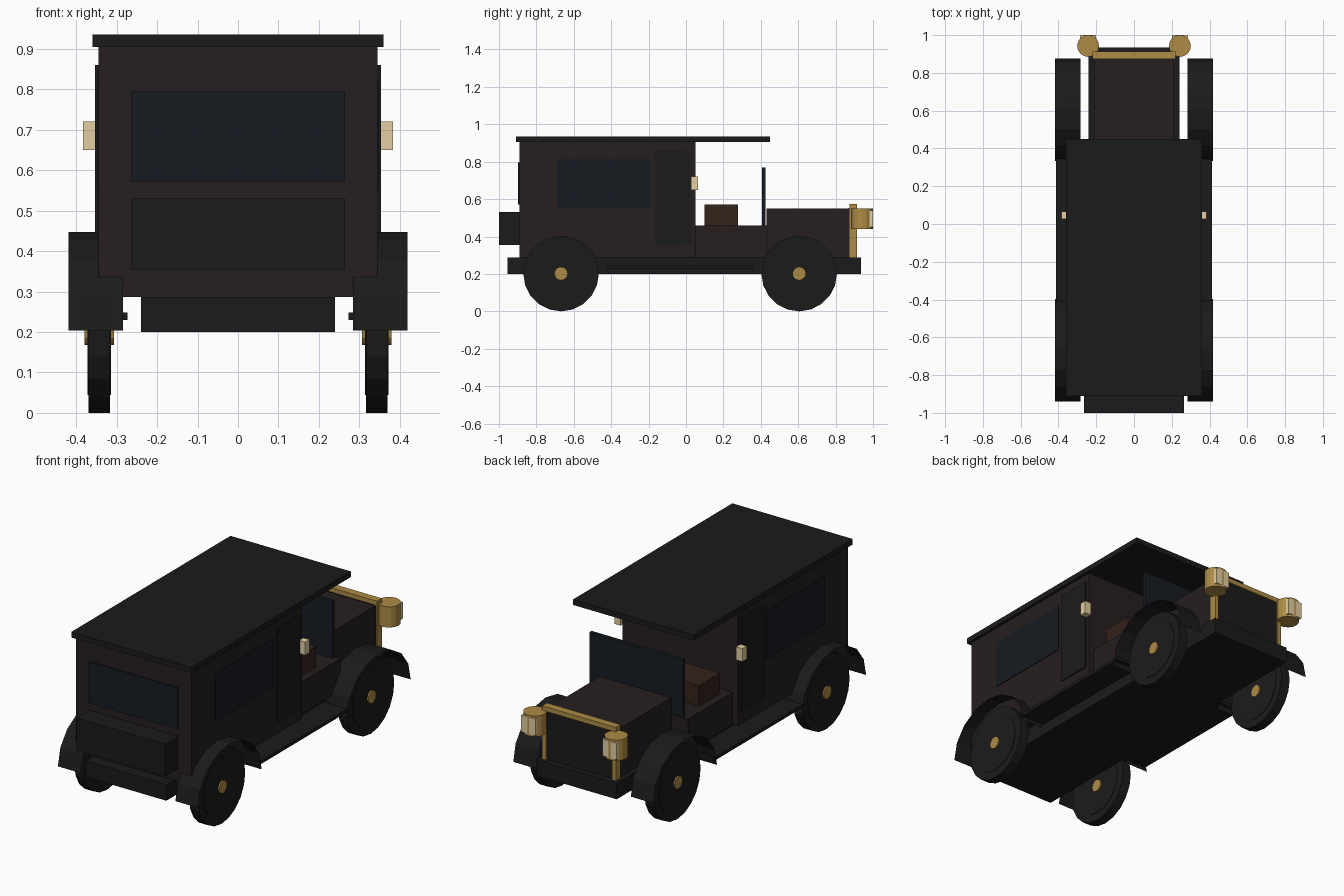
import bpy, bmesh
from math import pi, sin, cos

if "Cube" in bpy.data.objects:
    bpy.data.objects.remove(bpy.data.objects["Cube"])


def material(name, rgb):
    m = bpy.data.materials.new(name)
    m.diffuse_color = (*rgb, 1)
    m.use_nodes = True
    m.node_tree.nodes["Principled BSDF"].inputs["Base Color"].default_value = m.diffuse_color
    return m


PAINT = material("dark_paint", (0.019, 0.013, 0.014))
BLACK = material("black", (0.011, 0.011, 0.011))
GLASS = material("dark_glass", (0.008, 0.011, 0.015))
BRASS = material("brass", (0.42, 0.26, 0.06))
CREAM = material("lamp_glass", (0.78, 0.62, 0.36))
LEATHER = material("leather", (0.035, 0.016, 0.011))


def finish(name, bm, mat):
    me = bpy.data.meshes.new(name)
    bm.to_mesh(me)
    bm.free()
    me.materials.append(mat)
    ob = bpy.data.objects.new(name, me)
    bpy.context.collection.objects.link(ob)
    return ob


def box(name, x, y, z, mat):
    """Box from (min, max) ranges."""
    bm = bmesh.new()
    bmesh.ops.create_cube(bm, size=1)
    for v in bm.verts:
        for i, (lo, hi) in enumerate((x, y, z)):
            v.co[i] = hi if v.co[i] > 0 else lo
    return finish(name, bm, mat)


def centred(name, half, y, z, mat):
    return box(name, (-half, half), y, z, mat)


def cylinder(name, loc, r, depth, sides, mat, axis="Z"):
    bm = bmesh.new()
    bmesh.ops.create_cone(bm, cap_ends=True, segments=sides,
                          radius1=r, radius2=r, depth=depth)
    ob = finish(name, bm, mat)
    ob.location = loc
    if axis == "X":
        ob.rotation_euler = (0, pi / 2, 0)
    return ob


def fender(name, x0, x1, yc, zc, ry, rz, n, mat):
    """Thin arched sheet over a wheel."""
    bm = bmesh.new()
    rows = []
    for i in range(n + 1):
        a = pi * i / n
        rows.append([bm.verts.new((x, yc + ry * cos(a), zc + rz * sin(a)))
                     for x in (x0, x1)])
    for p, q in zip(rows, rows[1:]):
        bm.faces.new((p[0], p[1], q[1], q[0]))
    return finish(name, bm, mat)


# Frame and bodywork
centred("chassis", 0.24, (-0.955, 0.935), (0.20, 0.287), BLACK)
centred("rear_cabin", 0.345, (-0.89, 0.05), (0.287, 0.905), PAINT)
centred("driver_floor", 0.313, (0.05, 0.43), (0.287, 0.46), PAINT)
centred("hood", 0.213, (0.43, 0.873), (0.287, 0.55), PAINT)
centred("roof", 0.36, (-0.91, 0.45), (0.905, 0.935), BLACK)
centred("luggage_trunk", 0.265, (-1.0, -0.89), (0.355, 0.53), BLACK)
centred("rear_window", 0.265, (-0.897, -0.88), (0.572, 0.795), GLASS)
centred("windshield", 0.28, (0.407, 0.426), (0.46, 0.77), GLASS)
centred("driver_seat", 0.272, (0.10, 0.277), (0.455, 0.572), LEATHER)

# Radiator with brass surround
centred("radiator", 0.205, (0.87, 0.905), (0.287, 0.552), BLACK)
centred("radiator_top_bar", 0.22, (0.873, 0.914), (0.55, 0.575), BRASS)

# Mirrored side parts
for side, s in (("left", -1), ("right", 1)):
    def sbox(name, x0, x1, y, z, mat):
        return box(f"{side}_{name}", tuple(sorted((s * x0, s * x1))), y, z, mat)

    sbox("radiator_post", 0.198, 0.22, (0.873, 0.914), (0.287, 0.552), BRASS)
    sbox("side_window", 0.33, 0.349, (-0.69, -0.19), (0.555, 0.815), GLASS)
    sbox("door", 0.33, 0.353, (-0.165, 0.03), (0.355, 0.86), BLACK)
    sbox("side_lamp", 0.345, 0.383, (0.027, 0.065), (0.65, 0.72), CREAM)
    sbox("running_board", 0.273, 0.413, (-0.42, 0.36), (0.23, 0.248), BLACK)

    # Headlights
    cylinder(f"{side}_headlight", (s * 0.243, 0.943, 0.495), 0.058, 0.112, 16, BRASS)
    sbox("headlight_lens", 0.2, 0.286, (0.968, 1.0), (0.45, 0.54), CREAM)

    # Wheels and fenders
    for end, yc in (("rear", -0.668), ("front", 0.605)):
        p = (s * 0.343, yc, 0.202)
        cylinder(f"{end}_{side}_tyre", p, 0.202, 0.053, 20, BLACK, "X")
        cylinder(f"{end}_{side}_wheel_disc", p, 0.158, 0.058, 20, BLACK, "X")
        cylinder(f"{end}_{side}_hub", p, 0.034, 0.073, 12, BRASS, "X")
        fender(f"{end}_{side}_fender", s * 0.284, s * 0.419, yc, 0.204,
               0.272, 0.243, 8, BLACK)
